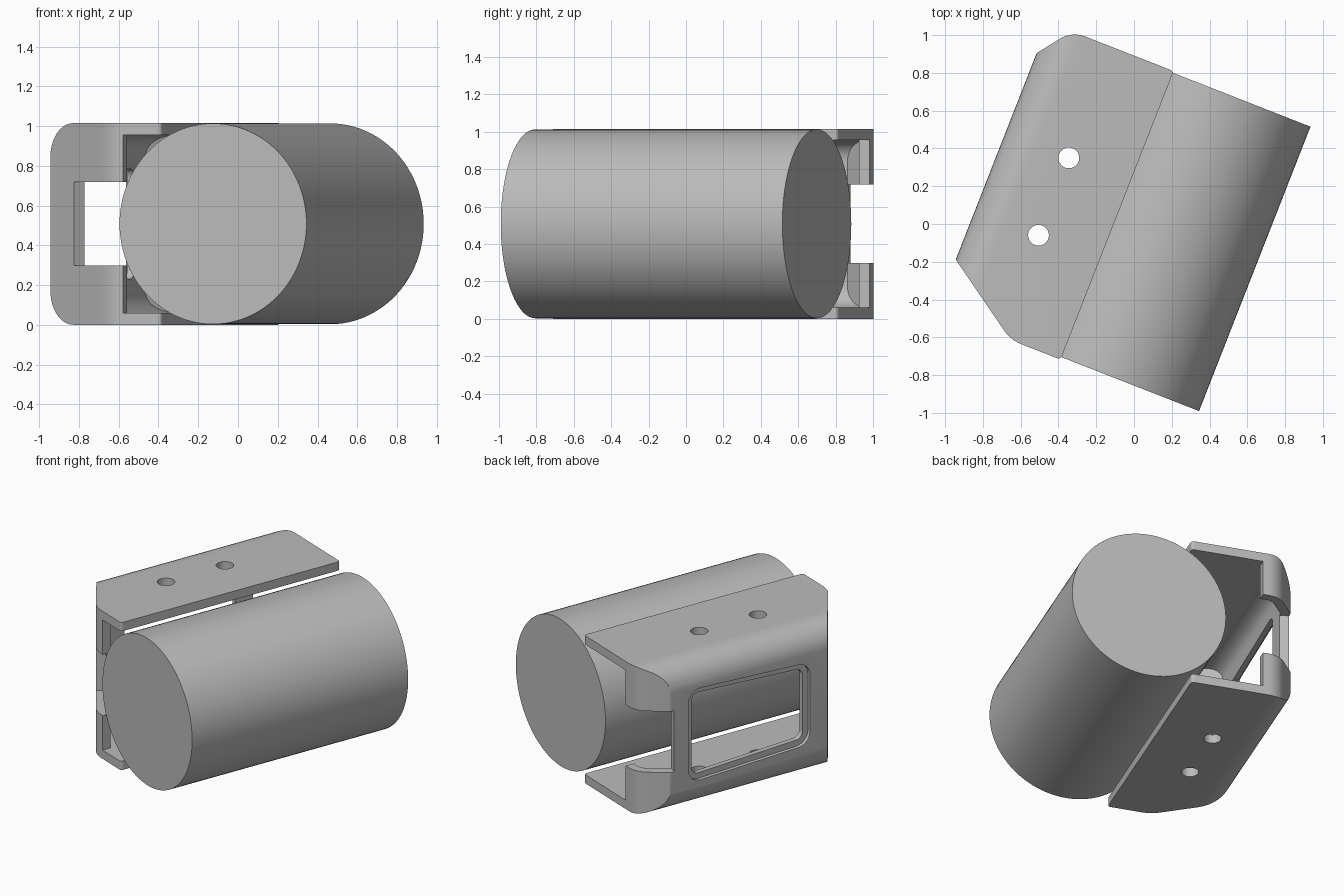
import bpy, bmesh, math
from mathutils import Vector

old = bpy.data.objects.get("Cube")
if old:
    bpy.data.objects.remove(old, do_unlink=True)

YAW = math.radians(-21.4)   # the whole assembly is turned about z
HEIGHT = 1.015
WALL = 0.06
MID = HEIGHT / 2

grey = bpy.data.materials.new("plain_grey")
grey.use_nodes = True
COLOUR = (0.5, 0.5, 0.5, 1)
grey.diffuse_color = COLOUR
grey.node_tree.nodes["Principled BSDF"].inputs["Base Color"].default_value = COLOUR


def rounded(corners, steps=10):
    """Turn (a, b, radius) corners into a filleted outline."""
    out = []
    n = len(corners)
    for i, (a, b, r) in enumerate(corners):
        p = Vector((a, b, 0))
        if r == 0:
            out.append(p)
            continue
        to_prev = (Vector((*corners[i - 1][:2], 0)) - p).normalized()
        to_next = (Vector((*corners[(i + 1) % n][:2], 0)) - p).normalized()
        half = to_prev.angle(to_next) / 2
        centre = p + (to_prev + to_next).normalized() * r / math.sin(half)
        reach = r / math.tan(half)
        start = (p + to_prev * reach - centre).normalized()
        end = (p + to_next * reach - centre).normalized()
        out += [centre + start.slerp(end, k / steps) * r for k in range(steps + 1)]
    return out


def prism(name, corners, axis, lo, hi):
    """Extrude a filleted outline along one axis."""
    place = {"X": lambda p, h: (h, p.x, p.y),
             "Y": lambda p, h: (p.x, h, p.y),
             "Z": lambda p, h: (p.x, p.y, h)}[axis]
    pts = rounded(corners)
    bm = bmesh.new()
    low = [bm.verts.new(place(p, lo)) for p in pts]
    high = [bm.verts.new(place(p, hi)) for p in pts]
    bm.faces.new(low)
    bm.faces.new(high)
    for i in range(len(pts)):
        j = (i + 1) % len(pts)
        bm.faces.new((low[i], low[j], high[j], high[i]))
    bmesh.ops.recalc_face_normals(bm, faces=bm.faces)
    mesh = bpy.data.meshes.new(name)
    bm.to_mesh(mesh)
    bm.free()
    obj = bpy.data.objects.new(name, mesh)
    bpy.context.collection.objects.link(obj)
    return obj


def combine(target, tool, operation="DIFFERENCE"):
    """Apply a boolean and discard the tool."""
    mod = target.modifiers.new("cut", "BOOLEAN")
    mod.operation = operation
    mod.solver = "EXACT"
    mod.object = tool
    graph = bpy.context.evaluated_depsgraph_get()
    result = bpy.data.meshes.new_from_object(target.evaluated_get(graph))
    target.modifiers.clear()
    target.data = result
    bpy.data.objects.remove(tool, do_unlink=True)


def finish(obj):
    obj.data.materials.clear()
    obj.data.materials.append(grey)
    bpy.ops.object.select_all(action="DESELECT")
    obj.select_set(True)
    bpy.context.view_layer.objects.active = obj
    bpy.ops.object.shade_smooth_by_angle(angle=math.radians(25))


# Bracket: rounded C section trimmed to its plan outline
bracket = prism("bracket", [(-0.81, 0, 0.17), (-0.1, 0, 0), (-0.1, HEIGHT, 0),
                            (-0.81, HEIGHT, 0.17)], "Y", -1, 1)
plan = [(-0.1, -0.81, 0.02), (-0.1, 0.83, 0.02), (-0.678, 0.83, 0.15),
        (-0.81, 0.654, 0.03), (-0.81, -0.52, 0), (-0.384, -0.81, 0.2)]
combine(bracket, prism("plan_trim", plan, "Z", -1, 2), "INTERSECT")

# Hollow inside, leaving short end walls next to the outer wall
hollow = prism("hollow", [(-0.75, WALL, 0.11), (0.2, WALL, 0), (0.2, HEIGHT - WALL, 0),
                          (-0.75, HEIGHT - WALL, 0.11)], "Y", -1.2, 1.2)
inner_plan = [(0.1, -1, 0), (0.1, 1, 0), (-0.57, 1, 0), (-0.57, 0.77, 0),
              (-0.648, 0.77, 0.08), (-0.77, 0.607, 0), (-0.77, -0.471, 0),
              (-0.364, -0.75, 0.1), (-0.305, -0.75, 0), (-0.305, -1, 0)]
combine(hollow, prism("hollow_trim", inner_plan, "Z", -1, 2), "INTERSECT")
combine(bracket, hollow)

# Slots through both end walls
front_slot = [(-0.69, -0.72, 0), (-0.69, -0.95, 0), (-0.2, -0.95, 0),
              (-0.2, -0.53, 0), (-0.56, -0.53, 0)]
back_slot = [(-0.95, 0.66, 0), (-0.7, 0.6, 0), (-0.5, 0.6, 0),
             (-0.5, 0.95, 0), (-0.95, 0.95, 0)]
for slot in (front_slot, back_slot):
    combine(bracket, prism("slot", slot, "Z", MID - 0.21, MID + 0.21))


# Outer wall window with a shallow recessed rim
def window(inset, depth):
    a, b = -0.39 + inset, 0.52 - inset
    ha, hb = 0.28 - inset, 0.32 - inset
    r = 0.09 - inset
    return prism("window", [(a, MID - ha, r), (b, MID - hb, r),
                            (b, MID + hb, r), (a, MID + ha, r)], "X", -1, depth)


combine(bracket, window(0, -0.785))
combine(bracket, window(0.04, -0.65))

# Screw holes through both flanges
for y in (-0.24, 0.2):
    ring = [(-0.449 + 0.055 * math.cos(t * math.tau / 32),
             y + 0.055 * math.sin(t * math.tau / 32), 0) for t in range(32)]
    combine(bracket, prism("hole", ring, "Z", -1, 2))

bracket.rotation_euler.z = YAW
finish(bracket)

# Cylinder body lying between the flanges
turn = Vector((math.cos(YAW), math.sin(YAW), 0))
along = Vector((-math.sin(YAW), math.cos(YAW), 0))
bpy.ops.mesh.primitive_cylinder_add(
    vertices=96, radius=0.505, depth=1.617,
    location=turn * 0.177 + along * 0.012 + Vector((0, 0, 0.508)),
    rotation=(math.pi / 2, 0, YAW))
body = bpy.context.object
body.name = "cylinder_body"
finish(body)
